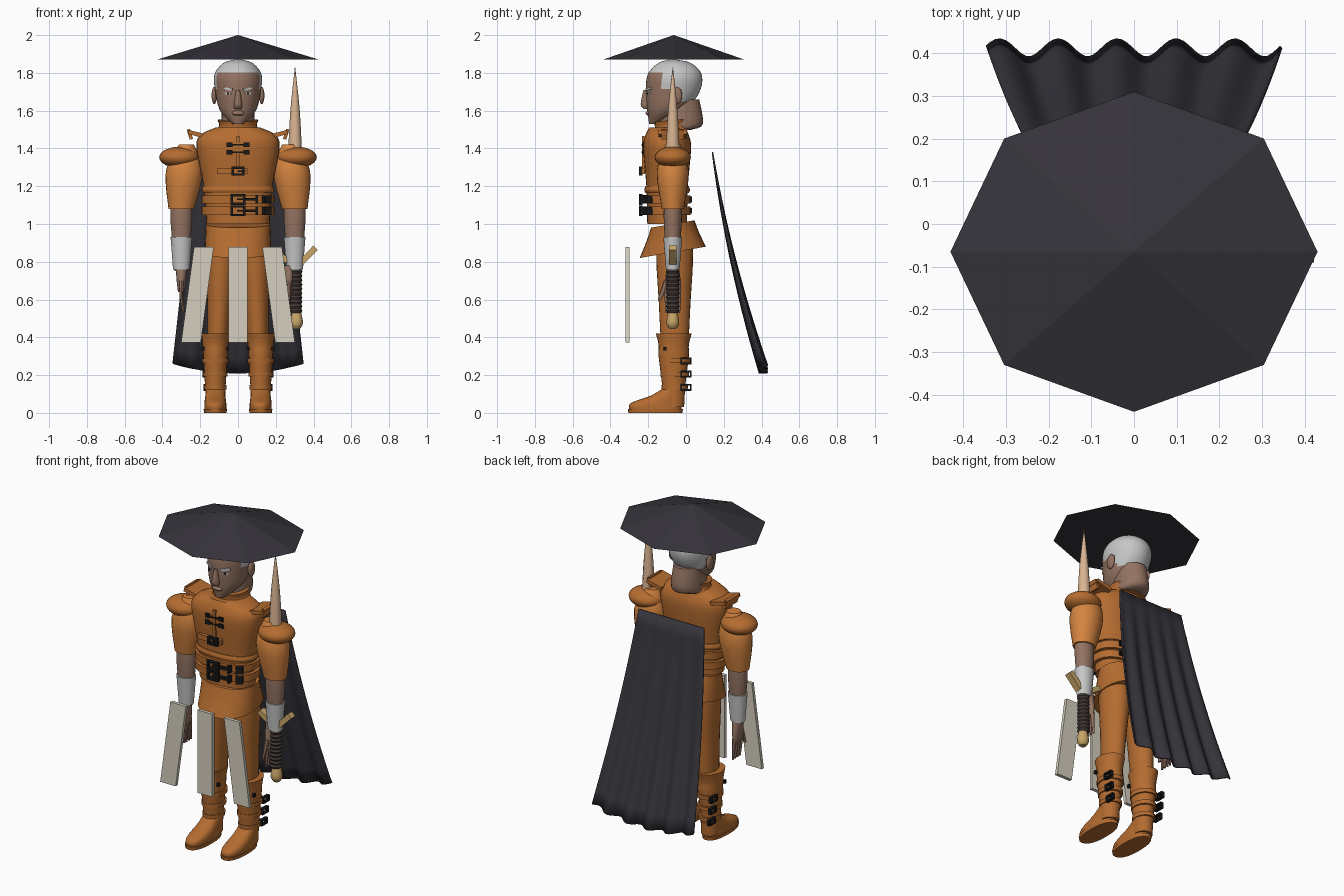
import bpy, bmesh
from math import sin, cos, pi, radians
from mathutils import Matrix

AXIS = -.07  # depth of the line through head, arms and hat

cube = bpy.data.objects.get("Cube")
if cube:
    bpy.data.objects.remove(cube)


def material(name, red, green, blue):
    mat = bpy.data.materials.new(name)
    mat.use_nodes = True
    colour = (red, green, blue, 1)
    mat.diffuse_color = colour
    mat.node_tree.nodes["Principled BSDF"].inputs["Base Color"].default_value = colour
    return mat


CLOTH = material("dark cloth", .036, .034, .043)
LEATHER = material("brown leather", .46, .15, .03)
SLEEVE = material("orange cloth", .66, .23, .05)
SKIN = material("skin", .29, .17, .12)
WHITE = material("pale grey", .56, .57, .56)
CREAM = material("cream plate", .66, .62, .52)
HORN = material("horn", .7, .46, .29)
BLACK = material("black metal", .01, .01, .01)
WRAP = material("dark wrap", .06, .045, .04)
GOLD = material("gold", .58, .38, .14)


def finish(name, bm, mats, angle=45):
    """Turn a bmesh into an object with smooth shading and sharp edges."""
    bmesh.ops.recalc_face_normals(bm, faces=bm.faces)
    mesh = bpy.data.meshes.new(name)
    bm.to_mesh(mesh)
    bm.free()
    for mat in mats:
        mesh.materials.append(mat)
    mesh.shade_smooth()
    mesh.set_sharp_from_angle(angle=radians(angle))
    obj = bpy.data.objects.new(name, mesh)
    bpy.context.collection.objects.link(obj)
    return obj


def spline(before, start, end, after, t):
    """Smooth curve from start to end, aimed by the two outer neighbours."""
    leave, arrive = (end - before) / 2, (after - start) / 2
    ease = t * t * (3 - 2 * t)
    return start + (end - start) * ease + t * (1 - t) * (leave * (1 - t) - arrive * t)


def stack(name, mats, rings, x=0, y=AXIS, lean=0, tilt=0, sides=24, steps=4, square=1, rule=None, angle=45):
    """Skin level ovals given as (height, half width, half depth, shift in y)."""
    keys = [(*ring, 0)[:4] for ring in rings]
    last = len(keys) - 1
    levels = []
    for i in range(last):
        near = [keys[min(max(i + k, 0), last)] for k in range(-1, 3)]
        levels += [[spline(*value, s / steps) for value in zip(*near)] for s in range(steps)]
    levels.append(keys[-1])

    def bend(v):
        return abs(v) ** square * (1 if v > 0 else -1)

    bm = bmesh.new()
    loops = []
    for z, half, depth, shift in levels:
        centre = x + lean * (z - keys[0][0])
        turns = [2 * pi * k / sides for k in range(sides)]
        spots = [(centre + half * bend(cos(a)), y + shift + depth * bend(sin(a))) for a in turns]
        loops.append([bm.verts.new((px, py, z + tilt * (py - y))) for px, py in spots])
    for low, high in zip(loops, loops[1:]):
        for k in range(sides):
            bm.faces.new((low[k - 1], low[k], high[k], high[k - 1]))
    bm.faces.new(loops[0])
    bm.faces.new(loops[-1])
    if rule:
        for face in bm.faces:
            face.material_index = rule(face.calc_center_median())
    return finish(name, bm, mats, angle)


def block(name, mat, place, size, turn=0, roll=0, shear=0):
    """Box turned about z, rolled about y and leaning sideways by shear."""
    shape = Matrix.Diagonal((*size, 1))
    shape[0][2] = shear
    spin = Matrix.Rotation(turn, 4, 'Z') @ Matrix.Rotation(roll, 4, 'Y')
    bm = bmesh.new()
    bmesh.ops.create_cube(bm, size=1, matrix=Matrix.Translation(place) @ spin @ shape)
    return finish(name, bm, [mat])


def ball(name, mat, place, radii):
    bm = bmesh.new()
    bmesh.ops.create_uvsphere(bm, u_segments=24, v_segments=14, radius=1,
                              matrix=Matrix.Translation(place) @ Matrix.Diagonal((*radii, 1)))
    return finish(name, bm, [mat])


def buckle(name, place, width, height, bar=.012, side_on=False):
    """Open rectangular frame, facing forward or sideways."""
    x, y, z = place

    def part(across, up, wide, tall):
        spot = (x, y + across, z + up) if side_on else (x + across, y, z + up)
        size = (.02, wide, tall) if side_on else (wide, .02, tall)
        block(name, BLACK, spot, size)

    for way in (-1, 1):
        part(0, way * height / 2, width, bar)
        part(way * width / 2, 0, bar, height + bar)
    if not side_on:
        part(width / 3, 0, width * .8, bar * .7)


# Hat
stack("hat", [CLOTH], [(1.87, .43, .375), (2, .001, .001)], y=-.065, sides=8, steps=1, angle=5)


# Head, with hair coloured by position
def is_hair(spot):
    temple = spot.y > -.13 and spot.z > 1.715
    nape = spot.y > -.03 and spot.z > 1.65
    return int(spot.z > 1.8 or temple or nape)


stack("head", [SKIN, WHITE], [(1.53, .03, .035, -.09), (1.6, .095, .1, -.035), (1.7, .12, .142),
                              (1.79, .125, .143, .01), (1.85, .08, .09, .01), (1.87, .02, .02)],
      sides=40, steps=6, rule=is_hair, angle=60)
stack("neck", [SKIN], [(1.5, .085, .06), (1.53, .09, .12), (1.66, .08, .1)], y=-.03)
stack("nose", [SKIN], [(1.61, .018, .01), (1.635, .022, .025), (1.71, .01, .01)], y=-.215, sides=12)
stack("lips", [SKIN], [(1.575, .02, .005), (1.585, .033, .015), (1.6, .02, .005)], y=-.2, sides=16)

# Jacket, collar and skirt
stack("jacket", [LEATHER], [(1, .167, .105), (1.2, .183, .11), (1.4, .22, .127), (1.47, .2, .115),
                            (1.51, .12, .095)], y=-.1, sides=32, square=.85)
stack("collar", [LEATHER], [(1.49, .12, .1), (1.52, .1, .095), (1.55, .108, .1)], tilt=.08)
stack("ribs_band", [LEATHER], [(1.165, .188, .115), (1.18, .194, .121), (1.2, .188, .115)],
      y=-.1, sides=32, square=.85)
stack("skirt", [LEATHER], [(1, .17, .115), (.93, .173, .14), (.85, .176, .175)],
      sides=32, square=.9, tilt=.17)

# Belts, chest strap and clasps
for z in (1.07, 1.13):
    stack("belt", [LEATHER], [(z - .022, .192, .123), (z + .022, .194, .125)],
          y=-.1, sides=32, steps=1, square=.85)
    buckle("belt_buckle", (0, -.24, z), .065, .045)
    block("belt_tongue", BLACK, (.07, -.23, z), (.06, .02, .013))
    block("belt_keeper", BLACK, (.1, -.225, z), (.014, .03, .045))
    block("belt_end", BLACK, (.15, -.2, z), (.04, .04, .04), turn=.5)
    for x in (-.1, .1):
        block("belt_back_clip", BLACK, (x, .025, z), (.05, .014, .03))
block("chest_strap", LEATHER, (-.03, -.226, 1.28), (.16, .02, .03))
buckle("chest_buckle", (0, -.24, 1.28), .055, .036)
block("jacket_seam", LEATHER, (0, -.227, 1.38), (.018, .012, .17))
for z in (1.38, 1.42):
    block("clasp_bar", BLACK, (0, -.23, z), (.07, .012, .008))
    for x in (-.045, .045):
        block("clasp_end", BLACK, (x, -.227, z), (.03, .014, .024))

for side, word in ((1, "left_"), (-1, "right_")):
    arm, leg = side * .3, side * .12

    # Face
    ball(word + "ear", SKIN, (side * .126, -.05, 1.68), (.014, .03, .045))
    block(word + "brow", WHITE, (side * .053, -.198, 1.715), (.055, .009, .012), side * .5, side * -.15)
    block(word + "eye", WHITE, (side * .053, -.196, 1.69), (.034, .008, .011), side * .5)
    block(word + "pupil", BLACK, (side * .051, -.199, 1.69), (.012, .008, .011), side * .5)

    # Shoulder and arm
    block(word + "shoulder_wing", LEATHER, (side * .215, AXIS, 1.475), (.1, .15, .022), roll=side * -.25)
    block(word + "wing_edge", LEATHER, (side * .255, AXIS, 1.475), (.018, .12, .055), roll=side * .3)
    ball(word + "shoulder_pad", LEATHER, (side * .31, AXIS, 1.353), (.107, .096, .056))
    stack(word + "sleeve", [SLEEVE], [(1.08, .068, .058), (1.28, .098, .085), (1.42, .04, .04)],
          x=arm, lean=side * -.08)
    stack(word + "forearm", [SKIN], [(.75, .035, .03), (1, .056, .047), (1.1, .056, .047)], x=arm)
    stack(word + "bracer", [WHITE], [(.76, .044, .036), (.93, .057, .05)], x=arm)

    # Hand, the left one closing on the grip
    hand = side * (.27 if side > 0 else .3)
    stack(word + "palm", [SKIN], [(.64, .018, .042), (.7, .025, .042), (.78, .03, .03)], x=hand)
    for k in range(4):
        stack(word + "finger", [SKIN], [(.53, .006, .006), (.6, .01, .01), (.66, .012, .012)],
              x=hand - side * .01, y=AXIS + .022 * (k - 1.5), lean=side * .08, sides=8)
    stack(word + "thumb", [SKIN], [(.6, .008, .01, -.07), (.7, .014, .018, -.03)], x=hand, sides=8)

    # Leg and boot
    stack(word + "trouser", [LEATHER], [(.4, .055, .075), (.6, .065, .085), (.8, .08, .097), (.95, .085, .095)],
          x=side * .106, y=-.06, lean=side * -.04)
    stack(word + "boot", [LEATHER], [(.03, .05, .055), (.15, .055, .062), (.3, .064, .08), (.36, .068, .08),
                                     (.42, .075, .095)], x=leg, y=-.065)
    stack(word + "foot", [LEATHER], [(.01, .058, .137), (.05, .058, .135), (.09, .053, .09, .06),
                                     (.13, .05, .06, .1)], x=leg, y=-.16, square=.85)
    stack(word + "sole", [LEATHER], [(0, .059, .143), (.02, .062, .146)], x=leg, y=-.162, steps=1, square=.85)
    for k in range(3):
        z, grow = .135 + .07 * k, .006 * k
        stack(word + "boot_strap", [LEATHER], [(z - .012, .059 + grow, .069 + grow), (z + .012, .06 + grow, .07 + grow)],
              x=leg, y=-.06, steps=1)
        buckle(word + "boot_buckle", (leg + side * (.052 + grow), 0, z), .05, .028, .009, side_on=True)
    for x in (-.065, .065):
        block(word + "boot_stud", BLACK, (leg + x, -.11, .34), (.014, .016, .02))
    block(word + "hip_plate", CREAM, (side * .215, -.31, .625), (.104, .02, .505), shear=side * -.068)

block("middle_hip_plate", CREAM, (0, -.31, .625), (.1, .02, .505))

# Sword: point above the shoulder, grip below the hand
stack("blade_point", [HORN], [(1.37, .037, .037), (1.6, .025, .025), (1.83, .001, .001)], x=.302, sides=12)
ridges = [.03 + .006 * (k % 2) for k in range(21)]
stack("grip", [WRAP], [(.53 + .0115 * k, r, r) for k, r in enumerate(ridges)], x=.305, sides=16, steps=1)
stack("pommel", [GOLD], [(.445, .018, .018), (.475, .034, .034), (.535, .024, .024)], x=.31, sides=16)
block("guard_outer", GOLD, (.372, AXIS, .835), (.11, .04, .032), roll=-.8)
block("guard_inner", GOLD, (.235, AXIS, .825), (.08, .04, .03), roll=.6)

# Pleated cape
bm = bmesh.new()
columns, rows = 66, 14
bmesh.ops.create_grid(bm, x_segments=columns, y_segments=rows, size=1)
for vert in bm.verts:
    across, down = vert.co.x, (1 - vert.co.y) / 2
    pleat = .021 * down * cos(5 * pi * across + 1.8)
    vert.co = (across * (.22 + .125 * down), .14 + .17 * down + .1 * down ** 2 + pleat,
               1.38 - down * (1.17 - .05 * across ** 2))
cape = finish("cape", bm, [CLOTH], 60)
thick = cape.modifiers.new("thickness", 'SOLIDIFY')
thick.thickness = .008
thick.offset = 0
